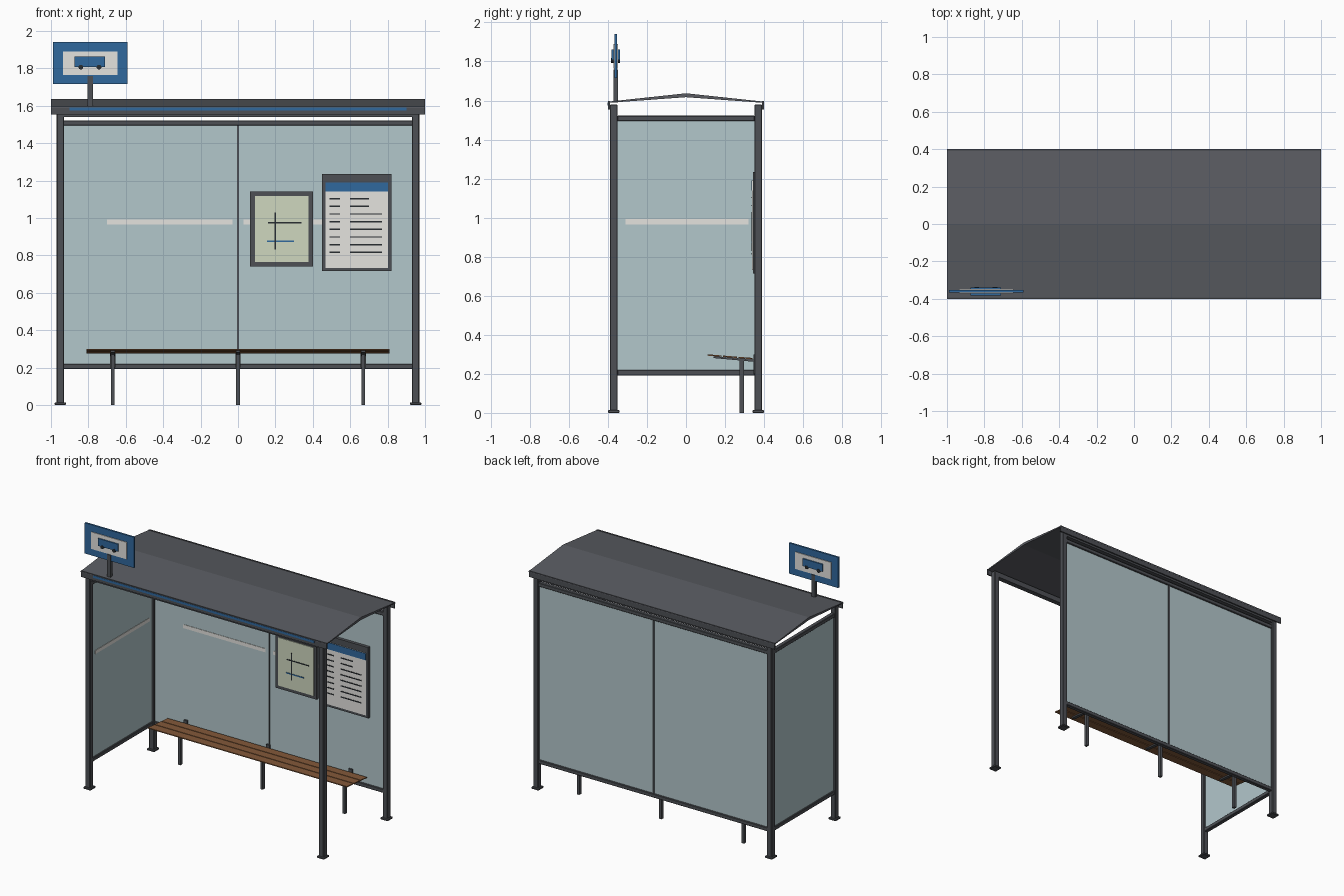
import bpy, bmesh, math

if "Cube" in bpy.data.objects:
    bpy.data.objects.remove(bpy.data.objects["Cube"])


def material(name, rgb):
    m = bpy.data.materials.new(name)
    m.diffuse_color = (*rgb, 1)
    m.use_nodes = True
    m.node_tree.nodes["Principled BSDF"].inputs["Base Color"].default_value = m.diffuse_color
    return m


STEEL = material("dark steel", (0.075, 0.08, 0.09))
ROOF = material("roof grey", (0.10, 0.105, 0.12))
GLASS = material("glass", (0.45, 0.57, 0.60))
WHITE = material("off white", (0.78, 0.77, 0.74))
BLUE = material("blue", (0.03, 0.14, 0.34))
GREEN = material("pale green", (0.62, 0.68, 0.52))
WOOD = material("wood", (0.25, 0.11, 0.045))
INK = material("ink", (0.02, 0.025, 0.03))


def finish(name, bm, mat):
    bmesh.ops.recalc_face_normals(bm, faces=bm.faces)
    me = bpy.data.meshes.new(name)
    bm.to_mesh(me)
    bm.free()
    me.materials.append(mat)
    ob = bpy.data.objects.new(name, me)
    bpy.context.collection.objects.link(ob)
    return ob


def box(name, x, y, z, mat, bevel=0):
    """Box from (min, max) ranges on each axis."""
    bm = bmesh.new()
    bmesh.ops.create_cube(bm, size=1)
    for v in bm.verts:
        v.co = [r[0] if c < 0 else r[1] for c, r in zip(v.co, (x, y, z))]
    ob = finish(name, bm, mat)
    if bevel:
        mod = ob.modifiers.new("bevel", "BEVEL")
        mod.width, mod.segments = bevel, 1
    return ob


def extrude_x(name, profile, x0, x1, mat):
    """Closed (y, z) profile drawn along x."""
    bm = bmesh.new()
    face = bm.faces.new([bm.verts.new((x0, y, z)) for y, z in profile])
    ext = bmesh.ops.extrude_face_region(bm, geom=[face])
    for v in ext["geom"]:
        if isinstance(v, bmesh.types.BMVert):
            v.co.x = x1
    return finish(name, bm, mat)


def around(c, w):
    return (c - w / 2, c + w / 2)


# Corner posts with base plates
for sx, side in ((-1, "left"), (1, "right")):
    for sy, end in ((-1, "front"), (1, "back")):
        x, y = 0.95 * sx, 0.37 * sy
        box(f"{end}_{side}_post", around(x, 0.04), around(y, 0.04), (0, 1.58), STEEL, 0.004)
        box(f"{end}_{side}_base_plate", around(x, 0.06), around(y, 0.06), (0, 0.014), STEEL, 0.003)

# Header beams and roof edge trims, front and back
for sy, end in ((-1, "front"), (1, "back")):
    box(f"{end}_header", (-0.95, 0.95), around(0.37 * sy, 0.036), (1.54, 1.578), STEEL)
    box(f"{end}_fascia", (-1, 1), around(0.394 * sy, 0.01), (1.553, 1.598), STEEL)
box("blue_fascia_stripe", (-0.9, 0.9), (-0.402, -0.398), (1.574, 1.591), BLUE)

# Shallow pitched roof
extrude_x("roof", [(-0.4, 1.588), (-0.4, 1.594), (0, 1.637), (0.4, 1.594), (0.4, 1.588), (0, 1.617)],
          -1, 1, ROOF)

# Glazing rails, panes and frosted bands
for z, level in ((0.205, "bottom"), (1.508, "top")):
    box(f"back_{level}_rail", (-0.935, 0.935), around(0.37, 0.03), around(z, 0.028), STEEL, 0.003)
    box(f"side_{level}_rail", around(-0.95, 0.03), (-0.352, 0.352), around(z, 0.028), STEEL, 0.003)
for s, side in ((-1, "left"), (1, "right")):
    xs = sorted((0.004 * s, 0.932 * s))
    box(f"back_{side}_pane", xs, around(0.37, 0.01), (0.217, 1.497), GLASS)
    xs = sorted((0.03 * s, (0.7 if s < 0 else 0.5) * s))
    box(f"back_{side}_band", xs, (0.362, 0.366), (0.965, 0.992), WHITE)
box("back_mullion", around(0, 0.01), around(0.37, 0.022), (0.217, 1.497), STEEL)
box("side_pane", around(-0.95, 0.01), (-0.352, 0.352), (0.217, 1.497), GLASS)
box("side_band", (-0.946, -0.942), (-0.31, 0.32), (0.966, 0.992), WHITE)


# Bench: sloping slats on three legs with wall brackets
def seat_z(y):
    return 0.30 - (y - 0.11) * 0.08


for i in range(3):
    a = 0.11 + i * 0.079
    b = a + 0.072
    extrude_x(f"bench_slat_{i + 1}",
              [(a, seat_z(a)), (b, seat_z(b)), (b, seat_z(b) - 0.007), (a, seat_z(a) - 0.007)],
              -0.81, 0.81, WOOD)
for i, x in enumerate((-0.67, 0, 0.67)):
    box(f"bench_leg_{i + 1}", around(x, 0.02), around(0.285, 0.024), (0, 0.275), STEEL)
    extrude_x(f"bench_arm_{i + 1}",
              [(0.14, 0.29), (0.345, 0.274), (0.345, 0.262), (0.14, 0.281)], x - 0.012, x + 0.012, STEEL)
    box(f"bench_bracket_{i + 1}", around(x, 0.028), (0.345, 0.358), (0.2, 0.3), STEEL)

# Route map board
box("map_frame", (0.065, 0.40), (0.342, 0.366), (0.74, 1.14), STEEL)
box("map_sheet", (0.09, 0.377), (0.338, 0.343), (0.763, 1.117), GREEN)
for name, x, z, mat in (("cross_road", (0.16, 0.34), (0.971, 0.978), INK),
                        ("main_road", (0.196, 0.204), (0.83, 1.03), INK),
                        ("blue_route", (0.155, 0.30), (0.871, 0.879), BLUE)):
    box(f"map_{name}", x, (0.335, 0.339), z, mat)

# Timetable board with header and rows of dashes
box("timetable_frame", (0.45, 0.82), (0.342, 0.366), (0.715, 1.235), STEEL)
box("timetable_sheet", (0.467, 0.803), (0.338, 0.343), (0.733, 1.19), WHITE)
box("timetable_header", (0.467, 0.803), (0.335, 0.339), (1.14, 1.19), BLUE)
for i in range(8):
    z = around(1.103 - i * 0.041, 0.007)
    box(f"timetable_time_{i + 1}", (0.49, 0.545), (0.335, 0.339), z, INK)
    box(f"timetable_entry_{i + 1}", (0.60, 0.70 if i < 2 else 0.77), (0.335, 0.339), z, INK)

# Stop sign above the roof, with a bus pictogram on both faces
SY = -0.36
box("sign_post", around(-0.79, 0.028), around(SY, 0.024), (1.59, 1.76), STEEL)
box("sign_panel", (-0.99, -0.59), around(SY, 0.014), (1.715, 1.94), BLUE)
for s, face in ((-1, "front"), (1, "back")):
    box(f"sign_{face}_field", (-0.935, -0.645), around(SY + 0.009 * s, 0.006), (1.765, 1.89), WHITE)
    box(f"sign_{face}_bus_body", (-0.873, -0.71), around(SY + 0.016 * s, 0.01), (1.808, 1.862), BLUE)
    for j, x in enumerate((-0.84, -0.743)):
        bm = bmesh.new()
        bmesh.ops.create_cone(bm, cap_ends=True, segments=10, radius1=0.013, radius2=0.013, depth=0.012)
        ob = finish(f"sign_{face}_bus_wheel_{j + 1}", bm, INK)
        ob.rotation_euler.x = math.pi / 2
        ob.location = (x, SY + 0.017 * s, 1.806)
